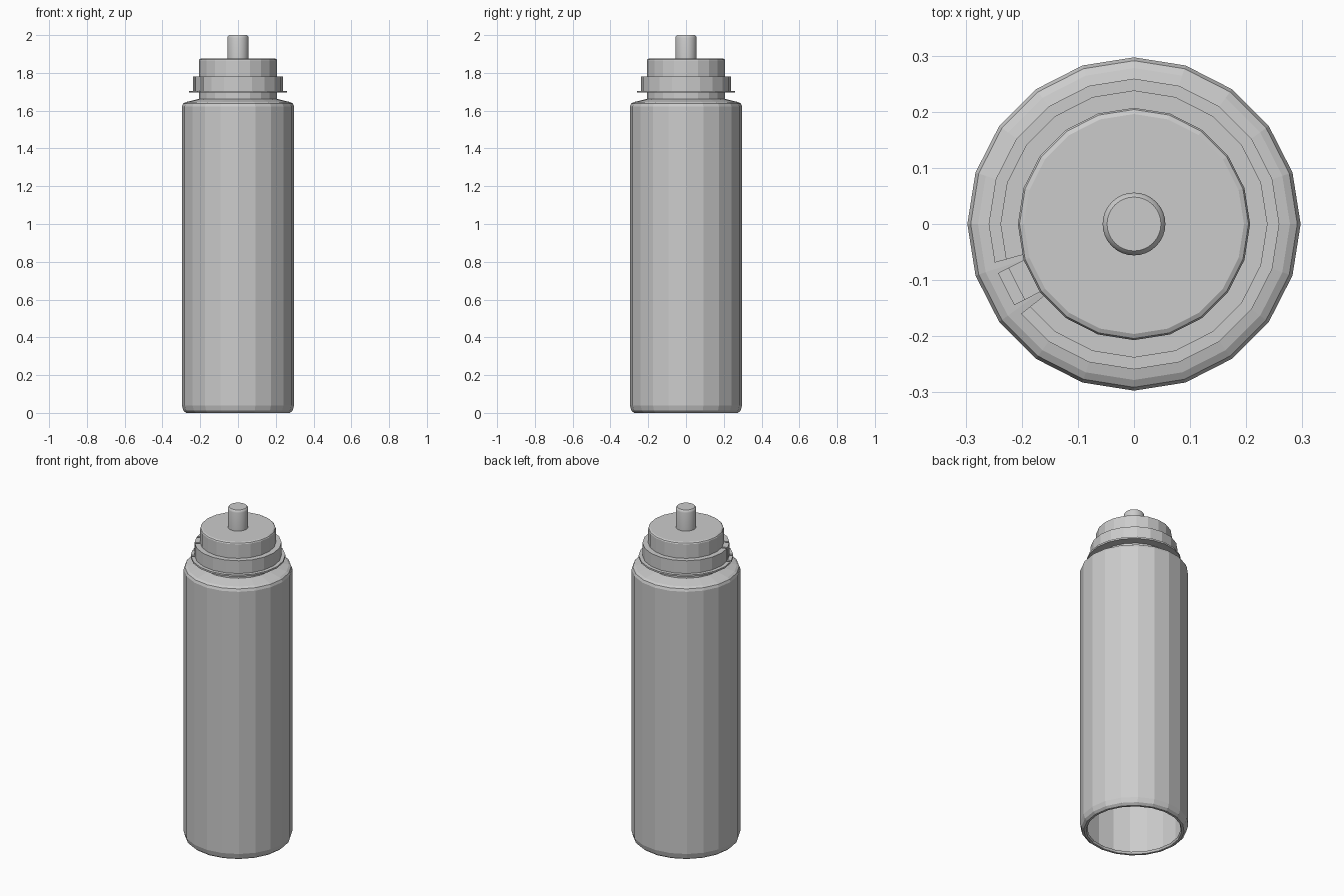
import bpy, bmesh, math

if "Cube" in bpy.data.objects:
    bpy.data.objects.remove(bpy.data.objects["Cube"])

SIDES = 20
STEP = 360 / SIDES


def finish(name, bm, smooth=False):
    bmesh.ops.recalc_face_normals(bm, faces=bm.faces)
    me = bpy.data.meshes.new(name)
    bm.to_mesh(me)
    bm.free()
    ob = bpy.data.objects.new(name, me)
    bpy.context.collection.objects.link(ob)
    if smooth:
        bpy.context.view_layer.objects.active = ob
        ob.select_set(True)
        bpy.ops.object.shade_smooth_by_angle(angle=math.radians(35))
        ob.select_set(False)
    return ob


def lathe(name, profile, sides=SIDES, cap_top=False, smooth=False):
    """Revolve an open (radius, z) profile around z."""
    bm = bmesh.new()
    rings = [[bm.verts.new((r * math.cos(i * math.tau / sides),
                            r * math.sin(i * math.tau / sides), z))
              for i in range(sides)] for r, z in profile]
    for a, b in zip(rings, rings[1:]):
        for i in range(sides):
            j = (i + 1) % sides
            bm.faces.new((a[i], a[j], b[j], b[i]))
    if cap_top:
        bm.faces.new(rings[-1])
    return finish(name, bm, smooth)


def loft(name, sections):
    """Bridge closed cross-sections and cap both ends."""
    bm = bmesh.new()
    secs = [[bm.verts.new(p) for p in s] for s in sections]
    n = len(secs[0])
    for a, b in zip(secs, secs[1:]):
        for i in range(n):
            j = (i + 1) % n
            bm.faces.new((a[i], a[j], b[j], b[i]))
    bm.faces.new(secs[0])
    bm.faces.new(secs[-1])
    return finish(name, bm)


# Body: open-bottomed shell with rounded foot, shoulder and neck
lathe("bottle_body", [(0.256, 0.012), (0.262, 0.0), (0.275, 0.0), (0.289, 0.012),
                      (0.297, 0.04), (0.297, 1.622), (0.291, 1.637), (0.278, 1.645),
                      (0.207, 1.662), (0.207, 1.70)])

# Cap: stepped top with a small bevel
lathe("cap", [(0.207, 1.70), (0.207, 1.866), (0.204, 1.872), (0.196, 1.876)], cap_top=True)

# Nozzle: smooth tip
lathe("nozzle", [(0.056, 1.872), (0.056, 1.986), (0.054, 1.994), (0.048, 2.0)],
      sides=32, cap_top=True, smooth=True)

# Collar cross-section: thin flange below a thicker band
collar = [(0.2, 1.695), (0.259, 1.695), (0.259, 1.705),
          (0.238, 1.705), (0.238, 1.782), (0.2, 1.782)]


def collar_section(deg):
    # Keep in-between points on the flat side of the polygon
    off = deg % STEP - STEP / 2
    k = math.cos(math.radians(STEP / 2)) / math.cos(math.radians(off))
    a = math.radians(deg)
    return [(r * k * math.cos(a), r * k * math.sin(a), z) for r, z in collar]


# Tamper collar: broken ring with a gap at the front left
gap = 207
angles = [gap + 11.5] + [STEP * i for i in range(13, 31)] + [gap + 360 - 11.5]
loft("collar_ring", [collar_section(a) for a in angles])

# Tab: short piece of the collar standing in the gap
a = math.radians(gap)
k = math.cos(math.radians(STEP / 2))
loft("collar_tab", [[(r * k * math.cos(a) - t * math.sin(a),
                      r * k * math.sin(a) + t * math.cos(a), z) for r, z in collar]
                    for t in (-0.032, 0.032)])
